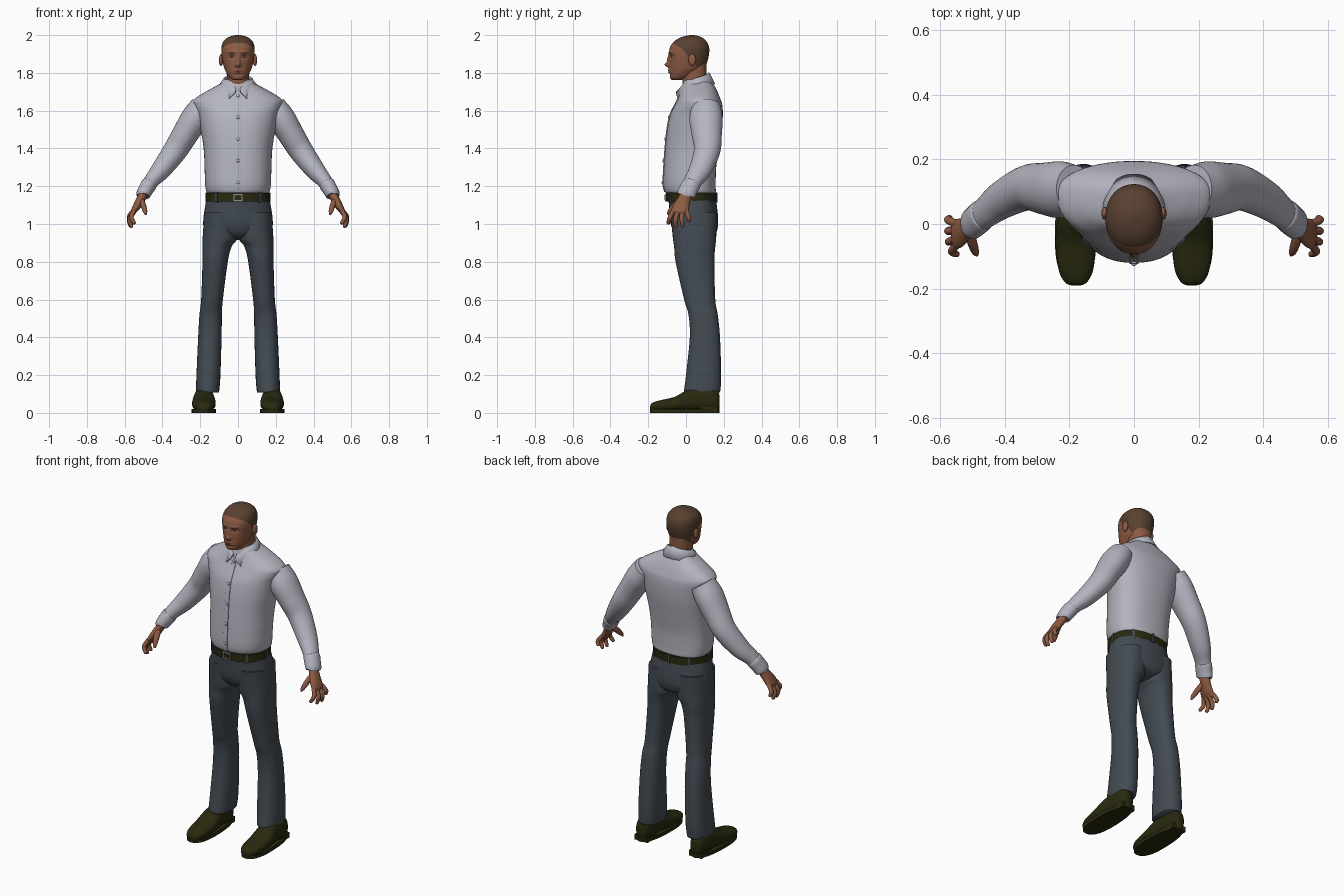
import bpy, bmesh, math
from mathutils import Vector, Matrix

if "Cube" in bpy.data.objects:
    bpy.data.objects.remove(bpy.data.objects["Cube"])


def material(name, r, g, b):
    m = bpy.data.materials.new(name)
    m.use_nodes = True
    m.diffuse_color = (r, g, b, 1)
    m.node_tree.nodes["Principled BSDF"].inputs["Base Color"].default_value = (r, g, b, 1)
    return m


SHIRT = material("pale grey cloth", .46, .46, .53)
TROUSER = material("slate cloth", .055, .07, .085)
LEATHER = material("dark olive leather", .022, .022, .005)
SKIN = material("brown skin", .27, .105, .055)
HAIR = material("short brown hair", .10, .052, .03)
LIPS = material("lip tone", .2, .065, .045)
WHITE = material("eye white", .6, .58, .55)
IRIS = material("dark iris", .02, .012, .008)
METAL = material("buckle metal", .3, .3, .3)


def finish(name, bm, mats, angle=40):
    bmesh.ops.recalc_face_normals(bm, faces=bm.faces)
    me = bpy.data.meshes.new(name)
    bm.to_mesh(me)
    bm.free()
    for m in mats:
        me.materials.append(m)
    me.polygons.foreach_set("use_smooth", [True] * len(me.polygons))
    me.set_sharp_from_angle(angle=math.radians(angle))
    ob = bpy.data.objects.new(name, me)
    bpy.context.collection.objects.link(ob)
    return ob


def table(t, pts):
    """Linear lookup in sorted (key, value) pairs."""
    if t <= pts[0][0]:
        return pts[0][1]
    for (a, va), (b, vb) in zip(pts, pts[1:]):
        if t <= b:
            return va + (vb - va) * (t - a) / (b - a)
    return pts[-1][1]


def spline(rows, steps):
    """Catmull-Rom through whole rows of numbers."""
    rows = [rows[0]] + list(rows) + [rows[-1]]
    out = []
    for i in range(1, len(rows) - 2):
        for k in range(steps):
            t = k / steps
            out.append([b + t / 2 * (c - a + t * (2*a - 5*b + 4*c - d + t * (3*(b - c) + d - a)))
                        for a, b, c, d in zip(*rows[i - 1:i + 3])])
    return out + [list(rows[-1])]


def oval(n, p):
    for i in range(n):
        a = math.tau * i / n
        c, s = math.cos(a), math.sin(a)
        yield math.copysign(abs(c) ** (2 / p), c), math.copysign(abs(s) ** (2 / p), s)


def skin_rings(rings, side):
    bm = bmesh.new()
    loops = [[bm.verts.new((p[0] * side, p[1], p[2])) for p in r] for r in rings]
    n = len(loops[0])
    for a, b in zip(loops, loops[1:]):
        for i in range(n):
            j = (i + 1) % n
            bm.faces.new((a[i], a[j], b[j], b[i]))
    bm.faces.new(loops[0])
    bm.faces.new(loops[-1])
    return bm


def stack(rows, side=1, along_y=False, p=2.3, mid=.5, n=40, steps=6):
    """Sections (t, x_low, x_high, low, high) stacked along z, or along y."""
    rings = []
    for t, x0, x1, lo, hi in spline(rows, steps):
        m = lo + (hi - lo) * mid
        ring = []
        for c, s in oval(n, p):
            x = (x0 + x1) / 2 + c * (x1 - x0) / 2
            v = m + s * (hi - m if s > 0 else m - lo)
            ring.append((x, t, v) if along_y else (x, v, t))
        rings.append(ring)
    return skin_rings(rings, side)


def tube(rows, side=1, n=24, steps=6):
    """Sections (x, y, z, thickness, breadth) square to their own path."""
    rows = spline(rows, steps)
    pts = [Vector(r[:3]) for r in rows]
    rings = []
    for i, r in enumerate(rows):
        d = (pts[min(i + 1, len(pts) - 1)] - pts[max(i - 1, 0)]).normalized()
        u = d.cross(Vector((0, 1, 0))).normalized()
        v = u.cross(d)
        rings.append([pts[i] + u * c * r[3] + v * s * r[4] for c, s in oval(n, 2)])
    return skin_rings(rings, side)


def even(rows):
    return [(t, -w, w, lo, hi) for t, w, lo, hi in rows]


def ball(name, at, size, mat):
    bm = bmesh.new()
    bmesh.ops.create_uvsphere(bm, u_segments=20, v_segments=12, radius=1,
                              matrix=Matrix.Translation(at) @ Matrix.Diagonal((*size, 1)))
    return finish(name, bm, [mat])


def box(name, at, size, mat, turn=0):
    bm = bmesh.new()
    bmesh.ops.create_cube(bm, size=1, matrix=Matrix.Translation(at) @
                          Matrix.Rotation(turn, 4, "Z") @ Matrix.Diagonal((*size, 1)))
    return finish(name, bm, [mat])


# Shirt body, placket and buttons
body = [(1.163, .155, -.095, .145), (1.17, .166, -.112, .157), (1.21, .174, -.12, .157),
        (1.3, .177, -.117, .16), (1.4, .182, -.11, .175), (1.5, .198, -.1, .19),
        (1.58, .215, -.083, .195), (1.63, .235, -.06, .192), (1.66, .232, -.045, .183),
        (1.7, .172, -.03, .167), (1.74, .1, -.018, .145), (1.765, .07, -.01, .12)]
finish("shirt_body", stack(even(body), mid=.6, n=56), [SHIRT], 70)
finish("shirt_placket", stack([(z, -.014, .014, f - .004, f + .006) for z, w, f, b in body[1:10]],
                              p=6, n=24), [SHIRT])
front = [(z, f) for z, w, f, b in body]
for k in range(5):
    z = 1.22 + k * .115
    ball(f"shirt_button_{k + 1}", (0, table(z, front) - .005, z), (.009, .005, .009), SHIRT)

# Folded collar, open at the throat
bm = bmesh.new()
edges = []
for k in range(61):
    deg = 8 + 344 * k / 60
    a, fold = math.radians(deg), min(deg, 360 - deg)
    s, c = math.sin(a), math.cos(a)
    top = table(fold, [(8, 1.722), (90, 1.772), (180, 1.802)])
    low = table(fold, [(8, 1.7), (32, 1.655), (60, 1.7), (90, 1.733), (180, 1.742)])
    edges.append([bm.verts.new(v) for v in ((.066 * s, .045 - .068 * c, top - .03),
                                            (.071 * s, .045 - .073 * c, top),
                                            (.078 * s, .046 - .08 * c, top - .004),
                                            (.102 * s, .05 - .105 * c, low))])
for a, b in zip(edges, edges[1:]):
    for i in range(3):
        bm.faces.new((a[i], a[i + 1], b[i + 1], b[i]))
collar = finish("shirt_collar", bm, [SHIRT], 60)
collar.modifiers.new("cloth", "SOLIDIFY").thickness = .005

# Hips and belt
finish("trouser_hips", stack(even([(1.15, .162, -.098, .155), (1.1, .173, -.09, .163),
                                   (1.03, .183, -.085, .17), (.98, .18, -.075, .168),
                                   (.94, .14, -.05, .15), (.915, .07, 0, .1)]), n=48), [TROUSER], 70)
finish("belt", stack(even([(z, .169, -.106, .161) for z in (1.118, 1.14, 1.163)]), n=64), [LEATHER])
box("belt_buckle", (0, -.108, 1.14), (.05, .008, .04), METAL)
box("belt_buckle_centre", (0, -.111, 1.14), (.036, .006, .026), LEATHER)
for k, deg in enumerate((50, 130, 180, 230, 270, 310, 0)):
    a = math.radians(deg + (180 if deg in (50, 130, 230, 270, 310) else 0))
    at = (.165 * math.copysign(abs(math.cos(a)) ** .87, math.cos(a)),
          .027 + .133 * math.copysign(abs(math.sin(a)) ** .87, math.sin(a)), 1.14)
    box(f"belt_loop_{k + 1}", at, (.012, .014, .054), TROUSER, a + math.pi / 2)

leg = [(1.06, .01, .178, -.083, .163), (.93, .004, .187, -.07, .16), (.88, .034, .188, -.063, .155),
       (.8, .054, .188, -.055, .15), (.6, .08, .195, -.01, .155), (.52, .085, .204, .013, .168),
       (.4, .087, .211, .02, .18), (.2, .093, .22, 0, .186), (.12, .099, .222, -.01, .182),
       (.108, .103, .218, -.004, .177)]
arm = [(.185, .108, 1.625, .066, .075), (.227, .106, 1.56, .075, .088), (.28, .11, 1.475, .069, .08),
       (.332, .112, 1.39, .064, .07), (.405, .077, 1.29, .053, .06), (.452, .042, 1.235, .042, .05),
       (.482, .018, 1.195, .035, .045)]
shoe = [(-.19, .165, .195, .015, .035), (-.18, .145, .215, .01, .052), (-.14, .126, .234, .008, .066),
        (-.06, .118, .243, .008, .085), (0, .122, .239, .008, .118), (.06, .13, .231, .008, .138),
        (.13, .135, .226, .008, .138), (.165, .145, .216, .01, .12), (.178, .162, .199, .02, .09)]
# Fingers: name, knuckle y and z, middle, tip
fingers = [("index", -.066, 1.07, (.565, -.085, 1.035), (.546, -.095, 1.0)),
           ("middle", -.043, 1.065, (.574, -.055, 1.025), (.562, -.055, .98)),
           ("ring", -.02, 1.065, (.576, -.022, 1.025), (.567, -.016, .982)),
           ("little", .001, 1.075, (.576, .012, 1.04), (.57, .02, 1.012))]

for side, label in ((1, "left"), (-1, "right")):
    # Legs and shoes
    finish(f"{label}_trouser_leg", stack(leg, side), [TROUSER], 60)
    finish(f"{label}_shoe", stack(shoe, side, along_y=True), [LEATHER], 60)
    finish(f"{label}_shoe_sole", stack([(z, .117, .245, -.19, .178) for z in (0, .01, .02)],
                                       side, p=2.4, mid=.4), [LEATHER])
    box(f"{label}_shoe_heel", (side * .18, .125, .016), (.085, .09, .032), LEATHER)

    # Sleeves
    finish(f"{label}_sleeve", tube(arm, side, n=36), [SHIRT], 70)
    finish(f"{label}_cuff", tube([(.468, .03, 1.215, .037, .046), (.472, .027, 1.209, .042, .05),
                                  (.488, .012, 1.182, .04, .05), (.503, 0, 1.155, .037, .049),
                                  (.505, -.002, 1.15, .03, .042)], side), [SHIRT], 60)

    # Hands
    finish(f"{label}_palm", tube([(.49, .01, 1.18, .024, .032), (.515, -.01, 1.13, .023, .034),
                                  (.538, -.026, 1.09, .02, .044), (.554, -.033, 1.065, .014, .045),
                                  (.56, -.035, 1.052, .006, .035)], side), [SKIN], 70)
    for name, y, z, bend, tip in fingers:
        base = Vector((.55, y, z))
        end = Vector(tip)
        near = end.lerp(Vector(bend), .15)
        finish(f"{label}_{name}_finger", tube([(*base, .012, .012), (*bend, .012, .012),
                                               (*near, .0095, .0095), (*end, .004, .004)],
                                              side, n=14), [SKIN], 70)
    finish(f"{label}_thumb", tube([(.515, -.012, 1.135, .016, .018), (.502, -.055, 1.1, .015, .017),
                                   (.492, -.085, 1.068, .012, .012), (.487, -.096, 1.05, .005, .005)],
                                  side, n=16), [SKIN], 70)

    # Ears and eyes
    ball(f"{label}_ear", (side * .09, .033, 1.868), (.011, .02, .032), SKIN)
    ball(f"{label}_eye", (side * .034, -.0695, 1.887), (.0135, .009, .0065), WHITE)
    ball(f"{label}_iris", (side * .034, -.0765, 1.887), (.0055, .0035, .0058), IRIS)

# Neck
finish("neck", stack(even([(1.67, .066, -.012, .12), (1.74, .058, -.018, .11),
                           (1.8, .06, -.02, .108), (1.86, .062, -.01, .11)])), [SKIN])

# Head, with the face sculpted by soft bumps
head = stack(even([(1.763, .022, -.075, -.025), (1.772, .042, -.084, .015), (1.8, .061, -.088, .06),
                   (1.83, .074, -.088, .1), (1.87, .083, -.088, .116), (1.91, .088, -.089, .123),
                   (1.94, .087, -.083, .121), (1.967, .077, -.062, .108), (1.987, .055, -.03, .085),
                   (1.997, .028, .005, .058), (2, .008, .022, .038)]), p=2.15, n=96, steps=16)


def bump(d, width):
    return math.exp(-(d / width) ** 2)


for v in head.verts:
    x, y, z = abs(v.co.x), v.co.y, v.co.z
    if y < -.02:
        v.co.y += (-.022 * bump(x, .013) * bump(z - 1.842, .014)
                   - .012 * bump(x, .011) * bump(z - 1.87, .024)
                   - .005 * bump(x - .03, .026) * bump(z - 1.909, .009)
                   + .009 * bump(x - .034, .017) * bump(z - 1.887, .011)
                   - .008 * bump(x, .023) * bump(z - 1.808, .011)
                   + .004 * bump(x, .022) * bump(z - 1.808, .003)
                   + .004 * bump(x, .03) * bump(z - 1.791, .006))
hairline = [(-.07, 1.958), (-.05, 1.947), (-.02, 1.925), (.005, 1.9), (.015, 1.87), (.045, 1.855), (.06, 1.826)]
for f in head.faces:
    x, y, z = f.calc_center_median()
    x = abs(x)
    if z > table(y, hairline):
        f.material_index = 1
    elif y < -.03 and abs(z - 1.808) < .008 * (1 - (x / .026) ** 2):
        f.material_index = 2
    elif y < -.03 and .014 < x < .052 and abs(z - 1.907 + .1 * abs(x - .036)) < .003:
        f.material_index = 1
finish("head", head, [SKIN, HAIR, LIPS], 80)
